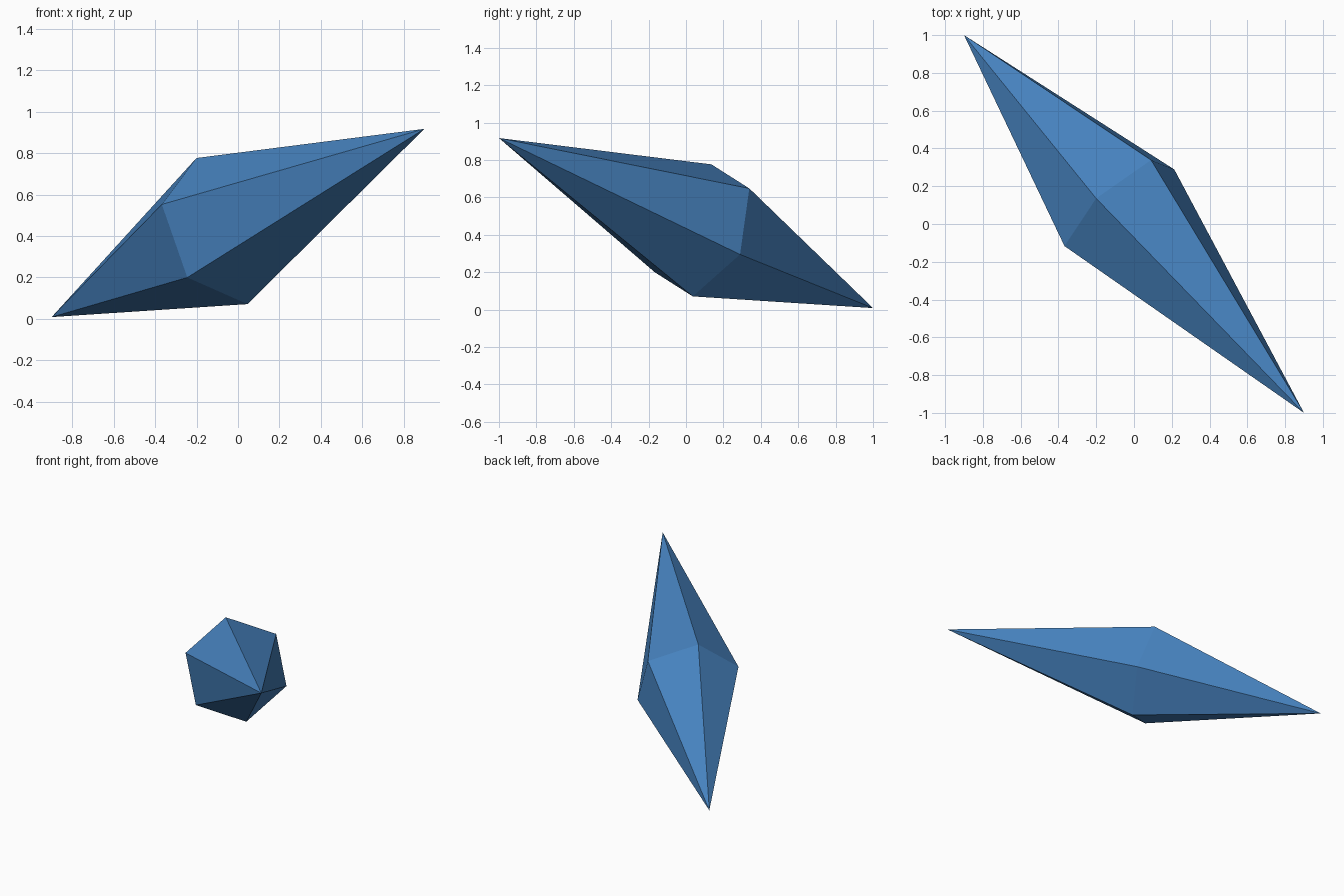
import bpy
import bmesh
import math
from mathutils import Vector, Matrix

if "Cube" in bpy.data.objects:
    bpy.data.objects.remove(bpy.data.objects["Cube"])

# Crystal axis: two pointed tips, with the hexagonal girdle between them
low_tip = Vector((-0.9, 1.0, 0.008))
high_tip = Vector((0.9, -1.0, 0.917))
SIDES = 6
RADIUS = 0.377
axis = (high_tip - low_tip).normalized()
centre = low_tip.lerp(high_tip, 0.457)

# Direction of the first girdle corner, square to the axis
start = Vector((-0.122, 0.049, 0.351))
start = (start - axis * start.dot(axis)).normalized() * RADIUS

blue = bpy.data.materials.new("crystal blue")
blue.diffuse_color = (0.062, 0.225, 0.52, 1.0)
blue.use_nodes = True
blue.node_tree.nodes["Principled BSDF"].inputs["Base Color"].default_value = blue.diffuse_color

# Crystal: girdle corners joined to both tips
bm = bmesh.new()
bottom = bm.verts.new(low_tip)
top = bm.verts.new(high_tip)
ring = [bm.verts.new(centre + Matrix.Rotation(math.tau * i / SIDES, 3, axis) @ start)
        for i in range(SIDES)]
for i in range(SIDES):
    a, b = ring[i], ring[(i + 1) % SIDES]
    bm.faces.new((a, b, top))
    bm.faces.new((b, a, bottom))
bmesh.ops.recalc_face_normals(bm, faces=bm.faces)

mesh = bpy.data.meshes.new("crystal")
bm.to_mesh(mesh)
bm.free()
mesh.materials.append(blue)
bpy.context.collection.objects.link(bpy.data.objects.new("crystal", mesh))
